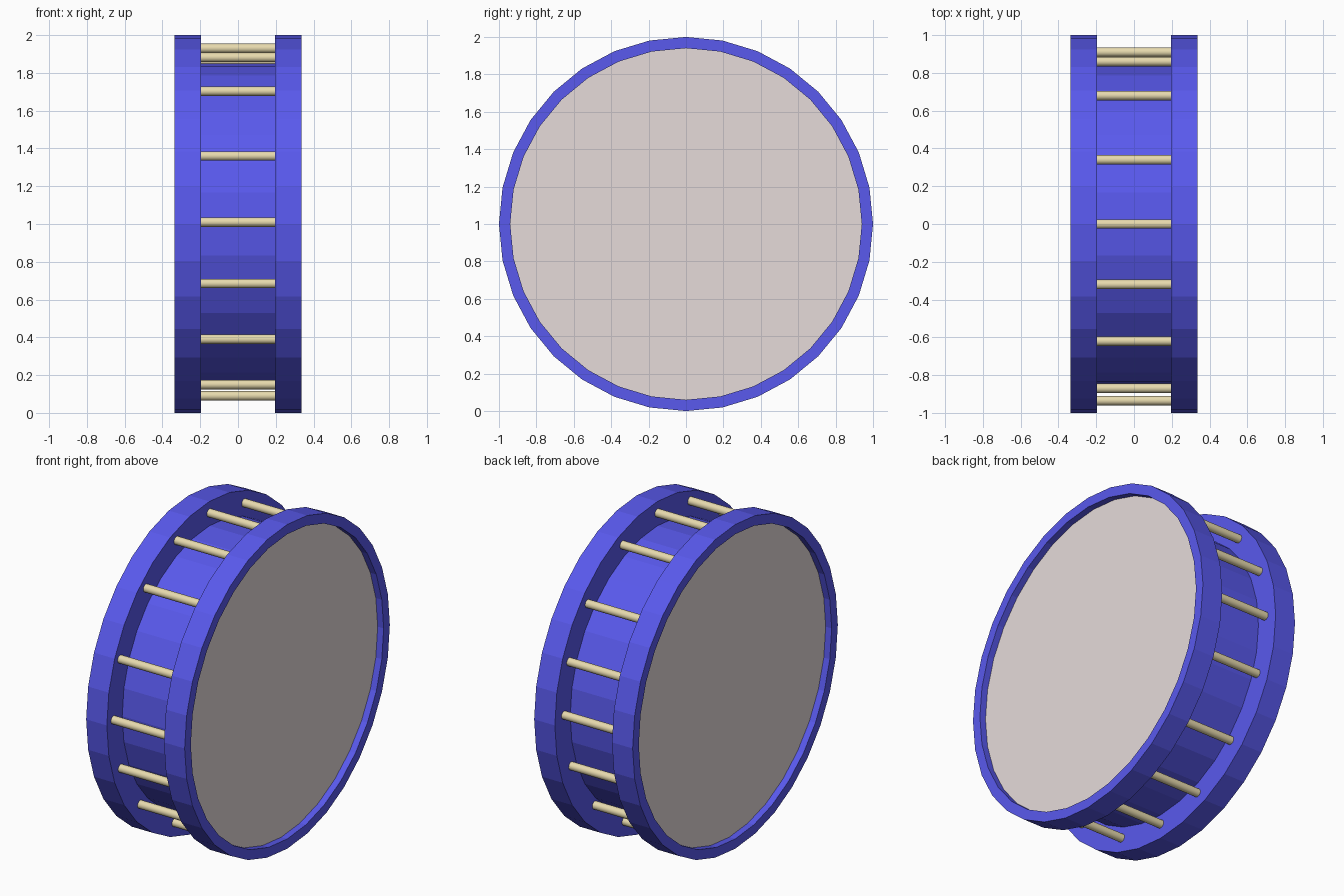
import bpy, bmesh, math
from mathutils import Matrix, Vector

if "Cube" in bpy.data.objects:
    bpy.data.objects.remove(bpy.data.objects["Cube"])

SIDES = 32


def material(name, rgb):
    m = bpy.data.materials.new(name)
    m.diffuse_color = (*rgb, 1)
    m.use_nodes = True
    m.node_tree.nodes["Principled BSDF"].inputs["Base Color"].default_value = m.diffuse_color
    return m


blue = material("blue_lacquer", (0.1, 0.1, 0.85))
hide = material("drum_skin", (0.79, 0.71, 0.70))
brass = material("brass", (0.80, 0.70, 0.42))


def finish(name, bm, mat):
    bmesh.ops.recalc_face_normals(bm, faces=bm.faces)
    me = bpy.data.meshes.new(name)
    bm.to_mesh(me)
    bm.free()
    me.materials.append(mat)
    ob = bpy.data.objects.new(name, me)
    bpy.context.collection.objects.link(ob)
    return ob


def lathe(name, profile, mat, closed=True):
    """Turn (x, radius) points around the drum axis."""
    bm = bmesh.new()
    rings = []
    for x, r in profile:
        rings.append([bm.verts.new((x, r * math.sin(a), 1 + r * math.cos(a)))
                      for a in (2 * math.pi * i / SIDES for i in range(SIDES))])
    pairs = list(zip(rings, rings[1:]))
    if closed:
        pairs.append((rings[-1], rings[0]))
    for p, q in pairs:
        for i in range(SIDES):
            j = (i + 1) % SIDES
            bm.faces.new((p[i], p[j], q[j], q[i]))
    return finish(name, bm, mat)


# shell between the two rims
lathe("shell", [(-0.195, 0.85), (0.195, 0.85)], blue, closed=False)

for side, s in (("left", -1), ("right", 1)):
    # stepped rim, open on the outside where the skin sits
    lathe(side + "_rim", [(s * 0.195, 0.85), (s * 0.195, 1.0), (s * 0.336, 1.0),
                          (s * 0.336, 0.94), (s * 0.295, 0.94)], blue, closed=False)
    # recessed skin
    bm = bmesh.new()
    ring = [bm.verts.new((s * 0.295, 0.94 * math.sin(a), 1 + 0.94 * math.cos(a)))
            for a in (2 * math.pi * i / SIDES for i in range(SIDES))]
    face = bm.faces.new(ring)
    face.normal_update()
    if face.normal.x * s < 0:
        face.normal_flip()
    me = bpy.data.meshes.new(side + "_skin")
    bm.to_mesh(me)
    bm.free()
    me.materials.append(hide)
    bpy.context.collection.objects.link(bpy.data.objects.new(side + "_skin", me))

# tension rods, spaced slightly unevenly by hand (y, z from the axis)
rods = [(0, .93), (-.32, .882), (-.62, .703), (-.87, .36), (-.935, .01),
        (-.865, -.315), (-.675, -.61), (-.34, -.85), (0, -.91), (.32, -.85),
        (.61, -.64), (.84, -.31), (.91, .03), (.86, .34), (.68, .63), (.34, .862)]
for n, (y, z) in enumerate(rods):
    bm = bmesh.new()
    bmesh.ops.create_cone(bm, cap_ends=True, segments=16, radius1=0.025,
                          radius2=0.025, depth=0.39,
                          matrix=Matrix.Translation(Vector((0, y, 1 + z)))
                          @ Matrix.Rotation(math.pi / 2, 4, 'Y'))
    for f in bm.faces:
        f.smooth = len(f.verts) == 4
    for e in bm.edges:
        e.smooth = all(f.smooth for f in e.link_faces)
    finish(f"tension_rod_{n + 1}", bm, brass)
